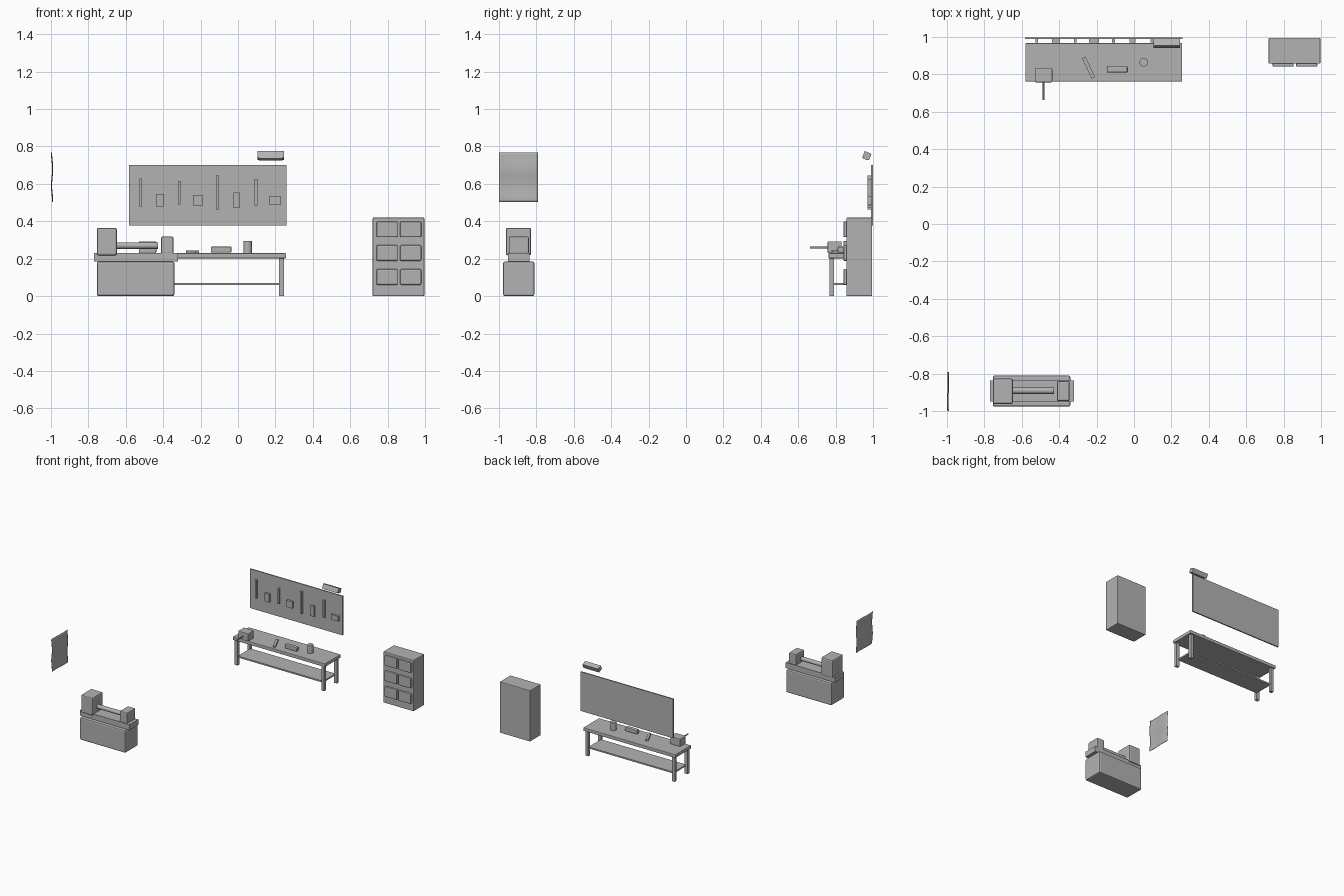
import bpy, bmesh, math
from mathutils import Matrix, Vector

if "Cube" in bpy.data.objects:
    bpy.data.objects.remove(bpy.data.objects["Cube"])

grey = bpy.data.materials.new("workshop grey")
grey.diffuse_color = (0.45, 0.45, 0.45, 1)
grey.use_nodes = True
grey.node_tree.nodes["Principled BSDF"].inputs["Base Color"].default_value = grey.diffuse_color


def finish(name, bm, bevel=0):
    bmesh.ops.recalc_face_normals(bm, faces=bm.faces)
    me = bpy.data.meshes.new(name)
    bm.to_mesh(me)
    bm.free()
    me.materials.append(grey)
    ob = bpy.data.objects.new(name, me)
    bpy.context.collection.objects.link(ob)
    if bevel:
        mod = ob.modifiers.new("bevel", "BEVEL")
        mod.width, mod.segments = bevel, 2
    return ob


def box(name, x, y, z, bevel=0, rot=None):
    """Box from (min, max) ranges, optionally turned about its centre."""
    bm = bmesh.new()
    size = [r[1] - r[0] for r in (x, y, z)]
    mid = Vector([(r[1] + r[0]) / 2 for r in (x, y, z)])
    bmesh.ops.create_cube(bm, size=1, matrix=Matrix.Diagonal((*size, 1)))
    ob = finish(name, bm, bevel)
    ob.location = mid
    if rot:
        ob.rotation_euler = rot
    return ob


def rod(name, loc, r, length, axis="Z", segs=24):
    bm = bmesh.new()
    m = Matrix.Translation(loc)
    if axis == "X":
        m = m @ Matrix.Rotation(math.pi / 2, 4, "Y")
    elif axis == "Y":
        m = m @ Matrix.Rotation(math.pi / 2, 4, "X")
    bmesh.ops.create_cone(bm, cap_ends=True, segments=segs, radius1=r, radius2=r,
                          depth=length, matrix=m)
    for f in bm.faces:
        f.smooth = len(f.verts) == 4
    for e in bm.edges:
        e.smooth = not any(len(f.verts) > 4 for f in e.link_faces)
    return finish(name, bm)


# Lathe
box("lathe_base", (-0.755, -0.34), (-0.977, -0.81), (0, 0.185), 0.01)
box("lathe_bed", (-0.77, -0.32), (-0.95, -0.836), (0.185, 0.23))
box("lathe_headstock", (-0.755, -0.648), (-0.963, -0.827), (0.218, 0.365), 0.01)
box("lathe_tailstock", (-0.412, -0.345), (-0.947, -0.84), (0.225, 0.318), 0.008)
rod("lathe_spindle", (-0.538, -0.891, 0.27), 0.017, 0.22, "X")

# Workbench
box("bench_top", (-0.58, 0.257), (0.762, 0.967), (0.202, 0.23), 0.004)
for side, x in (("left", -0.555), ("right", 0.232)):
    for end, y in (("front", 0.78), ("back", 0.945)):
        box(f"bench_leg_{end}_{side}", (x - 0.013, x + 0.013),
            (y - 0.012, y + 0.012), (0, 0.203))
box("bench_shelf", (-0.55, 0.225), (0.782, 0.945), (0.059, 0.071))

# Things on the bench
box("vise_body", (-0.53, -0.437), (0.757, 0.832), (0.23, 0.293), 0.005)
rod("vise_handle", (-0.483, 0.712, 0.259), 0.005, 0.1, "Y", 12)
box("loose_bar", (-0.253, -0.233), (0.775, 0.897), (0.23, 0.243),
    rot=(0, 0, math.radians(25)))
box("bench_block", (-0.145, -0.035), (0.81, 0.843), (0.232, 0.265), 0.006)
rod("bench_can", (0.052, 0.865, 0.262), 0.023, 0.066)

# Tool board with alternating long and short tools: x, width, bottom, top
box("tool_board", (-0.582, 0.258), (0.988, 0.998), (0.378, 0.70))
tools = [(-0.519, 0.013, 0.48, 0.63), (-0.418, 0.043, 0.48, 0.545),
         (-0.315, 0.013, 0.49, 0.615), (-0.213, 0.054, 0.485, 0.54),
         (-0.110, 0.016, 0.463, 0.645), (-0.007, 0.032, 0.47, 0.555),
         (0.095, 0.016, 0.485, 0.625), (0.198, 0.064, 0.49, 0.533)]
for i, (x, w, lo, hi) in enumerate(tools):
    box(f"hanging_tool_{i + 1}", (x - w / 2, x + w / 2), (0.971, 0.989), (lo, hi))

# Wall lamp tilted to shine forward and down
tilt = math.radians(-23)
box("lamp_housing", (0.105, 0.247), (0.947, 0.986), (0.733, 0.769), rot=(tilt, 0, 0))
down = Matrix.Rotation(tilt, 3, "X") @ Vector((0, 0, -0.019))
c = Vector((0, 0.9665, 0.751)) + down
box("lamp_strip", (0.113, 0.239), (c.y - 0.014, c.y + 0.014),
    (c.z - 0.003, c.z + 0.003), rot=(tilt, 0, 0))

# Drawer cabinet
box("cabinet_body", (0.72, 0.996), (0.857, 0.995), (0, 0.42), 0.005)
for row, z in enumerate((0.102, 0.23, 0.357)):
    for col, x in enumerate((0.797, 0.923)):
        box(f"drawer_{row + 1}_{col + 1}", (x - 0.057, x + 0.057),
            (0.841, 0.862), (z - 0.042, z + 0.042), 0.007)

# Gently rippled wall poster
bm = bmesh.new()
bmesh.ops.create_grid(bm, x_segments=16, y_segments=20, size=0.5)
for v in bm.verts:
    u, w = v.co.x, v.co.y
    ripple = 0.003 * math.sin(3 * math.pi * w) + 0.002 * math.sin(2 * math.pi * u)
    v.co = (-0.994 + ripple, -0.895 + 0.208 * u, 0.636 + 0.264 * w)
for f in bm.faces:
    f.smooth = True
poster = finish("wall_poster", bm)
sol = poster.modifiers.new("paper", "SOLIDIFY")
sol.thickness, sol.offset = 0.002, 0
